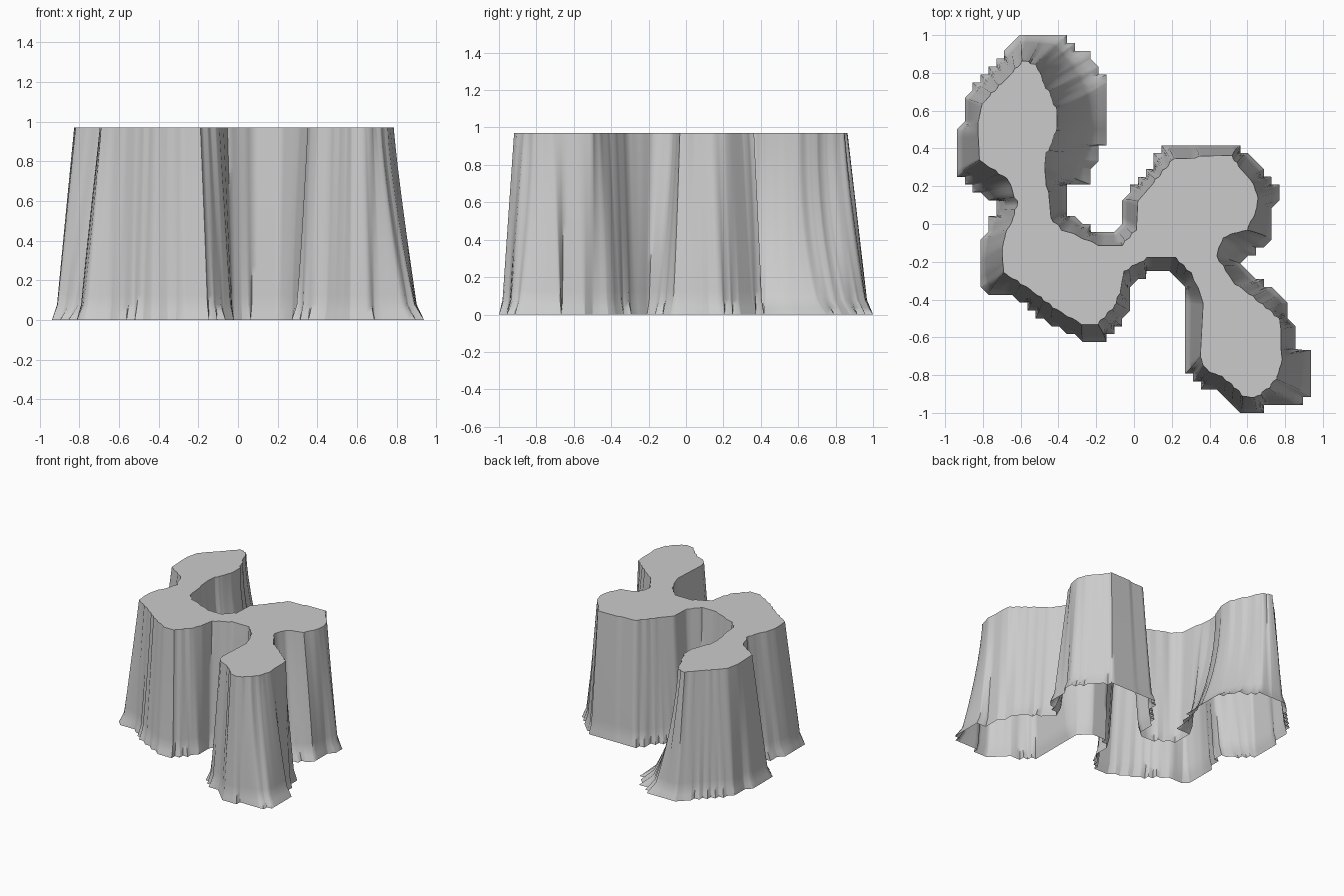
import bpy
import bmesh
import math
from mathutils import Vector
from mathutils.geometry import delaunay_2d_cdt

HEIGHT = 0.97
CELL = 1 / 24       # stair size of the ragged foot
SPACING = 0.02      # distance between wall columns

cube = bpy.data.objects.get("Cube")
if cube:
    bpy.data.objects.remove(cube, do_unlink=True)

# Foot outline, clockwise from the back of the right rear lobe
FOOT = [
    (-.60, 1), (-.38, 1), (-.25, .90), (-.18, .82), (-.14, .73), (-.13, .55),
    (-.14, .47), (-.19, .35), (-.25, .22), (-.37, .20), (-.37, .08), (-.32, .03),
    (-.18, -.04), (-.10, -.04), (-.05, .01), (-.05, .14), (.17, .42), (.55, .42),
    (.60, .37), (.70, .27), (.78, .18), (.74, .10), (.74, -.07), (.63, -.17),
    (.55, -.20), (.62, -.27), (.79, -.38), (.82, -.5), (.86, -.54), (.86, -.65),
    (.94, -.65), (.94, -.90), (.87, -.96), (.70, -.96), (.66, -1), (.57, -1),
    (.45, -.89), (.33, -.84), (.29, -.78), (.29, -.40), (.25, -.32), (.20, -.26),
    (.08, -.26), (-.02, -.33), (-.02, -.46), (-.14, -.61), (-.28, -.61), (-.45, -.53),
    (-.60, -.41), (-.68, -.37), (-.79, -.37), (-.83, -.27), (-.83, -.19), (-.79, -.05),
    (-.75, .05), (-.75, .12), (-.84, .18), (-.94, .27), (-.94, .47), (-.90, .54),
    (-.90, .67),
]

# Rim of the flat top, matched point by point to the foot
RIM = [
    (-.59, .86), (-.52, .85), (-.48, .75), (-.44, .68), (-.41, .60), (-.41, .52),
    (-.42, .46), (-.46, .38), (-.47, .30), (-.46, .20), (-.44, .03), (-.38, -.03),
    (-.19, -.11), (-.06, -.11), (.01, -.03), (.02, .12), (.21, .35), (.52, .36),
    (.55, .31), (.62, .23), (.66, .14), (.65, .08), (.60, -.03), (.47, -.07),
    (.44, -.17), (.52, -.30), (.70, -.44), (.77, -.5), (.78, -.56), (.78, -.66),
    (.79, -.72), (.75, -.82), (.72, -.86), (.67, -.90), (.63, -.92), (.58, -.91),
    (.48, -.82), (.38, -.77), (.35, -.70), (.37, -.42), (.30, -.26), (.22, -.18),
    (.07, -.18), (-.05, -.25), (-.09, -.42), (-.19, -.53), (-.28, -.53), (-.43, -.44),
    (-.56, -.34), (-.64, -.29), (-.69, -.26), (-.70, -.18), (-.70, -.12), (-.67, -.03),
    (-.63, .05), (-.62, .12), (-.67, .24), (-.82, .34), (-.83, .48), (-.83, .54),
    (-.80, .64),
]

# Heights of the wall rings as fractions of the full height
LEVELS = [1, .97, .9, .8, .65, .5, .38, .28, .2, .13, .08, .04, 0]


def snap(point):
    """Move a point to the nearest grid corner for the stepped outline."""
    column = math.floor(point.x / CELL) + .5
    return Vector((column * CELL, round(point.y / CELL) * CELL))


def wall_columns():
    """Resample both outlines together into pairs of foot and rim points."""
    columns = []
    count = len(FOOT)
    for i in range(count):
        j = (i + 1) % count
        foot_a, foot_b = Vector(FOOT[i]), Vector(FOOT[j])
        rim_a, rim_b = Vector(RIM[i]), Vector(RIM[j])
        steps = max(1, round((foot_b - foot_a).length / SPACING))
        for k in range(steps):
            t = k / steps
            foot, rim = foot_a.lerp(foot_b, t), rim_a.lerp(rim_b, t)
            columns.append((foot, rim.lerp(snap(rim), .25)))
    return columns


def wall_point(foot, rim, level):
    """Straight wall with a flared foot; wide skirts sweep out low down."""
    gap = (foot - rim).length
    power = max(1, min(2.8, .6 + 20 * gap * gap))
    flare = .17 * max(0, 1 - level / .08)
    spread = flare + .83 * (1 - level) ** power
    stepped = foot.lerp(snap(foot), spread ** 2)
    flat = rim.lerp(stepped, spread)
    return (flat.x, flat.y, level * HEIGHT)


# Rock plateau walls: rings hanging from the rim, open underneath
bm = bmesh.new()
columns = wall_columns()
rings = [
    [bm.verts.new(wall_point(foot, rim, level)) for foot, rim in columns]
    for level in LEVELS
]
for upper, lower in zip(rings, rings[1:]):
    for i in range(len(columns)):
        j = (i + 1) % len(columns)
        bm.faces.new((upper[i], upper[j], lower[j], lower[i]))

# Flat cap that follows the rim closely, notches included
rim_ring = rings[0]
flat_rim = [vert.co.xy for vert in reversed(rim_ring)]
result = delaunay_2d_cdt(flat_rim, [], [list(range(len(flat_rim)))], 1, 1e-6)
cap_verts = [bm.verts.new((p.x, p.y, HEIGHT)) for p in result[0]]
for face in result[2]:
    bm.faces.new([cap_verts[i] for i in face])
bmesh.ops.remove_doubles(bm, verts=rim_ring + cap_verts, dist=1e-5)

mesh = bpy.data.meshes.new("rock_plateau")
bm.to_mesh(mesh)
bm.free()
plateau = bpy.data.objects.new("rock_plateau", mesh)
bpy.context.collection.objects.link(plateau)

# Plain grey stone
stone = bpy.data.materials.new("grey_stone")
stone.use_nodes = True
colour = (.6, .6, .6, 1)
stone.diffuse_color = colour
stone.node_tree.nodes["Principled BSDF"].inputs["Base Color"].default_value = colour
mesh.materials.append(stone)

# Soft walls with crisp creases
bpy.ops.object.select_all(action="DESELECT")
plateau.select_set(True)
bpy.context.view_layer.objects.active = plateau
bpy.ops.object.shade_smooth_by_angle(angle=math.radians(60))
